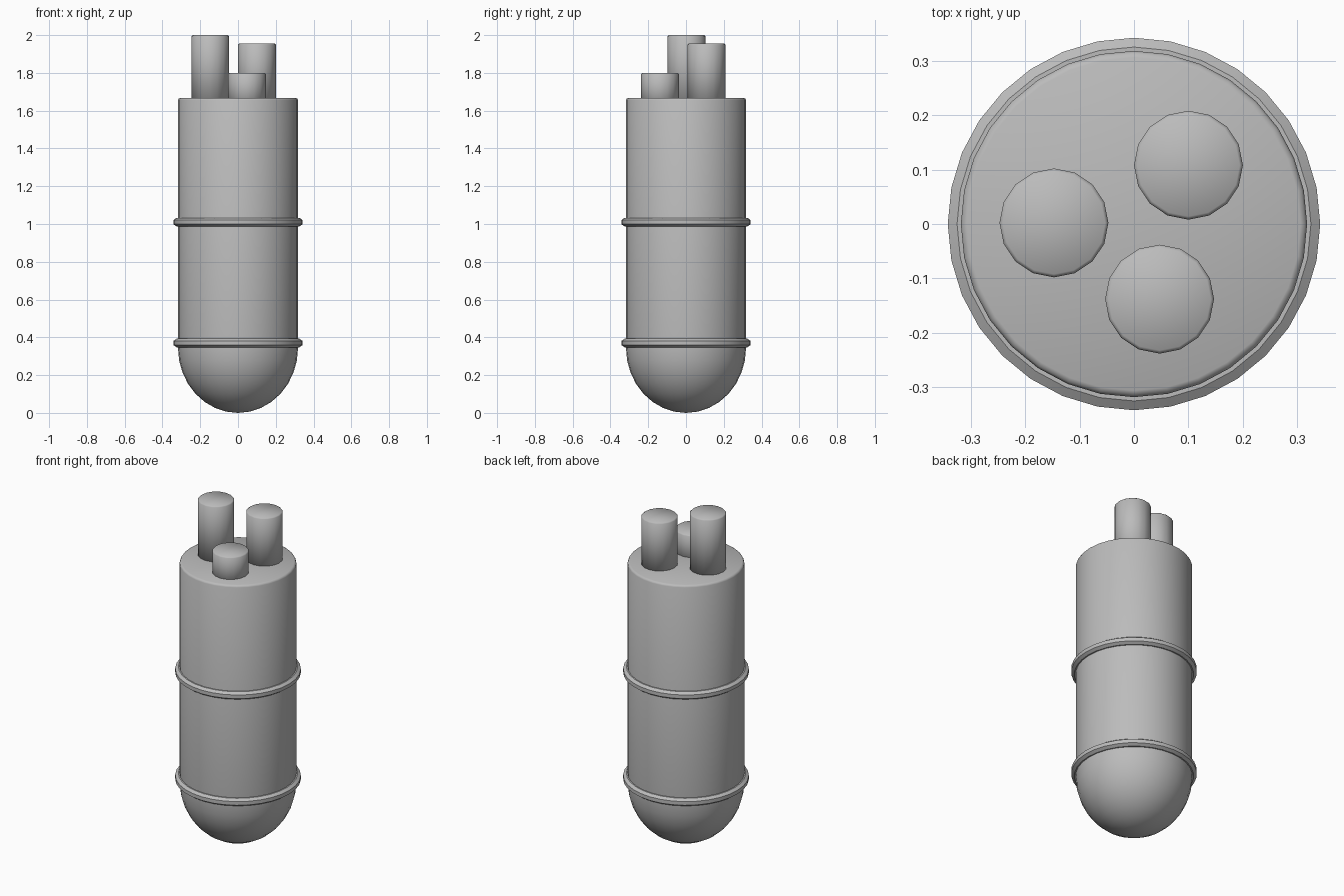
import bpy, bmesh
from math import cos, sin, pi, radians

cube = bpy.data.objects.get("Cube")
if cube:
    bpy.data.objects.remove(cube, do_unlink=True)

grey = bpy.data.materials.new("plain grey")
grey.use_nodes = True
colour = (0.5, 0.5, 0.5, 1)
grey.diffuse_color = colour
grey.node_tree.nodes["Principled BSDF"].inputs["Base Color"].default_value = colour


def lathe(name, profile, sides, centre=(0, 0), closed=False, sharp=None):
    """Spin a list of (radius, height) points around a vertical axis."""
    bm = bmesh.new()
    rows = []
    for r, z in profile:
        if r == 0:
            rows.append([bm.verts.new((0, 0, z))] * sides)
        else:
            rows.append([bm.verts.new((r * cos(2 * pi * i / sides),
                                       r * sin(2 * pi * i / sides), z))
                         for i in range(sides)])
    pairs = list(zip(rows, rows[1:]))
    if closed:
        pairs.append((rows[-1], rows[0]))
    for low, high in pairs:
        for i in range(sides):
            j = (i + 1) % sides
            corners = dict.fromkeys((low[i], low[j], high[j], high[i]))
            bm.faces.new(list(corners))
    # Close open ends with flat caps
    if not closed:
        for row in (rows[0], rows[-1]):
            if len(set(row)) > 1:
                bm.faces.new(row)
    bmesh.ops.recalc_face_normals(bm, faces=bm.faces)
    mesh = bpy.data.meshes.new(name)
    bm.to_mesh(mesh)
    bm.free()
    mesh.materials.append(grey)
    obj = bpy.data.objects.new(name, mesh)
    obj.location = (*centre, 0)
    bpy.context.collection.objects.link(obj)
    bpy.ops.object.select_all(action='DESELECT')
    obj.select_set(True)
    bpy.context.view_layer.objects.active = obj
    if sharp:
        bpy.ops.object.shade_smooth_by_angle(angle=radians(sharp))
    else:
        bpy.ops.object.shade_smooth()
    return obj


# Canister with a rounded bottom and a softened top rim
R, DOME = 0.318, 0.345
steps = 8
bowl = [(R * sin(pi / 2 * k / steps), DOME * (1 - cos(pi / 2 * k / steps)))
        for k in range(steps + 1)]
lathe("canister", bowl + [(R, 1.655), (R - 0.004, 1.663), (R - 0.012, 1.667)], 32)

# Raised bands with chamfered edges
for name, z in (("lower_band", 0.37), ("middle_band", 1.01)):
    lathe(name, [(0.31, z - 0.023), (0.325, z - 0.023), (0.342, z - 0.011),
                 (0.342, z + 0.011), (0.325, z + 0.023), (0.31, z + 0.023)],
          32, closed=True, sharp=30)

# Three pipes of different heights
for name, x, y, top in (("tall_pipe", -0.147, 0.002, 2.0),
                        ("medium_pipe", 0.1, 0.108, 1.955),
                        ("short_pipe", 0.047, -0.138, 1.8)):
    r = 0.1
    lathe(name, [(r, 1.6), (r, top - 0.006), (r - 0.006, top)], 16, centre=(x, y))
